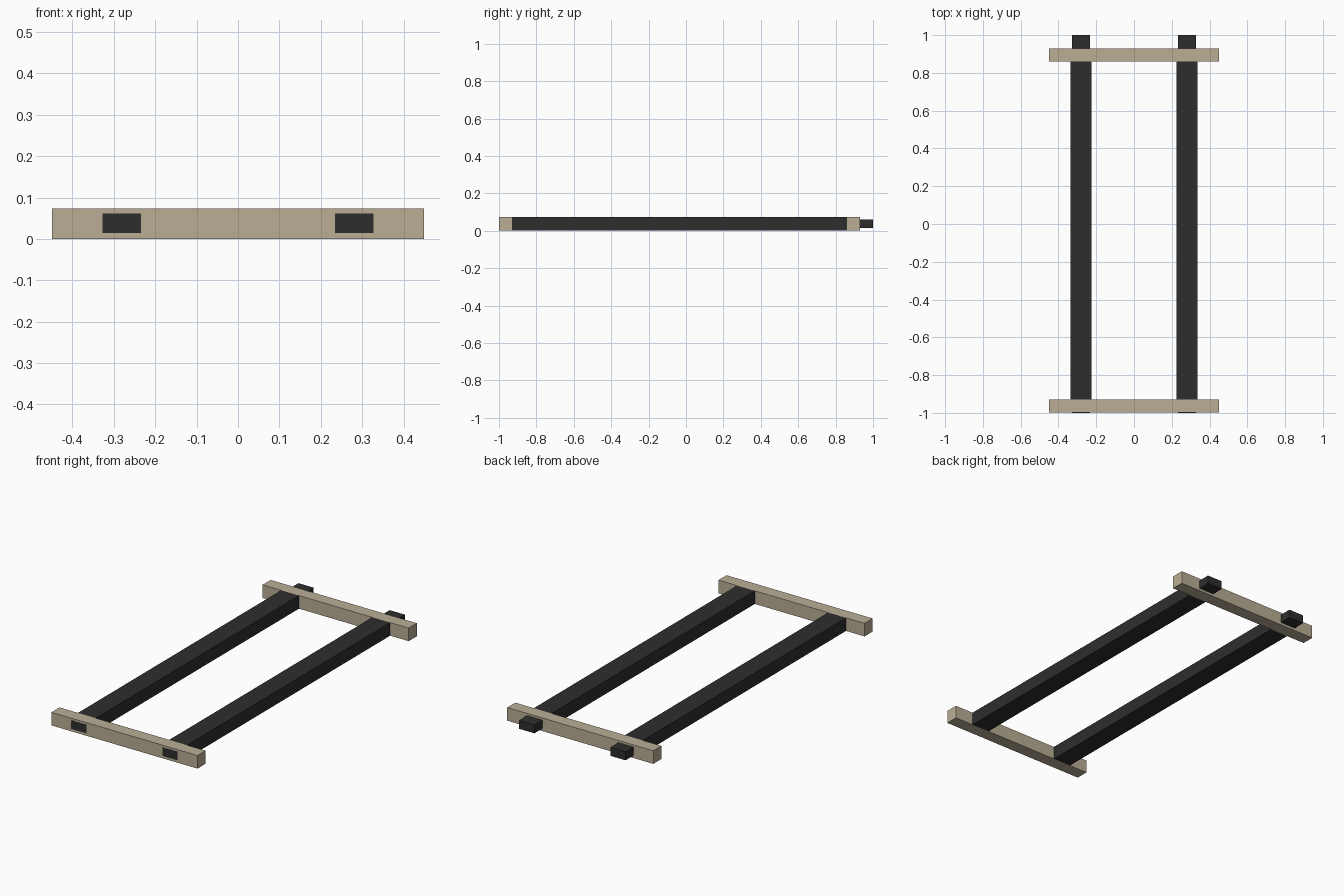
import bpy, bmesh

if "Cube" in bpy.data.objects:
    bpy.data.objects.remove(bpy.data.objects["Cube"])


def material(name, rgb):
    m = bpy.data.materials.new(name)
    m.diffuse_color = (*rgb, 1.0)
    m.use_nodes = True
    m.node_tree.nodes["Principled BSDF"].inputs["Base Color"].default_value = m.diffuse_color
    return m


tan = material("tan wood", (0.49, 0.42, 0.30))
black = material("dark rail", (0.027, 0.027, 0.027))


def finish(name, bm, mat):
    bmesh.ops.recalc_face_normals(bm, faces=bm.faces)
    me = bpy.data.meshes.new(name)
    bm.to_mesh(me)
    bm.free()
    me.materials.append(mat)
    ob = bpy.data.objects.new(name, me)
    bpy.context.collection.objects.link(ob)
    return ob


def add_box(bm, lo, hi):
    verts = bmesh.ops.create_cube(bm, size=1.0)["verts"]
    for v in verts:
        v.co = [lo[i] + (v.co[i] + 0.5) * (hi[i] - lo[i]) for i in range(3)]


H = 0.073  # frame thickness

# Cross bars at the front and back
for name, y0, y1 in (("front_crossbar", -0.999, -0.928), ("back_crossbar", 0.859, 0.93)):
    bm = bmesh.new()
    add_box(bm, (-0.45, y0, 0), (0.45, y1, H))
    finish(name, bm, tan)

# Long rails, each with narrower tenons passing through the cross bars
for name, cx in (("left_rail", -0.281), ("right_rail", 0.281)):
    bm = bmesh.new()
    add_box(bm, (cx - 0.055, -0.928, 0), (cx + 0.055, 0.859, H))
    for sign, tip in ((-1, -1.0), (1, 1.0)):
        end = next(f for f in bm.faces if f.normal.y * sign > 0.9)
        # Shoulder: shrink a copy of the end face to the tenon section
        face = bmesh.ops.extrude_discrete_faces(bm, faces=[end])["faces"][0]
        for v in face.verts:
            v.co.x = cx + (0.047 if v.co.x > cx else -0.047)
            v.co.z = 0.061 if v.co.z > H / 2 else 0.014
        # Tenon: push the section out to its tip
        face = bmesh.ops.extrude_discrete_faces(bm, faces=[face])["faces"][0]
        for v in face.verts:
            v.co.y = tip
        bm.normal_update()
    finish(name, bm, black)
